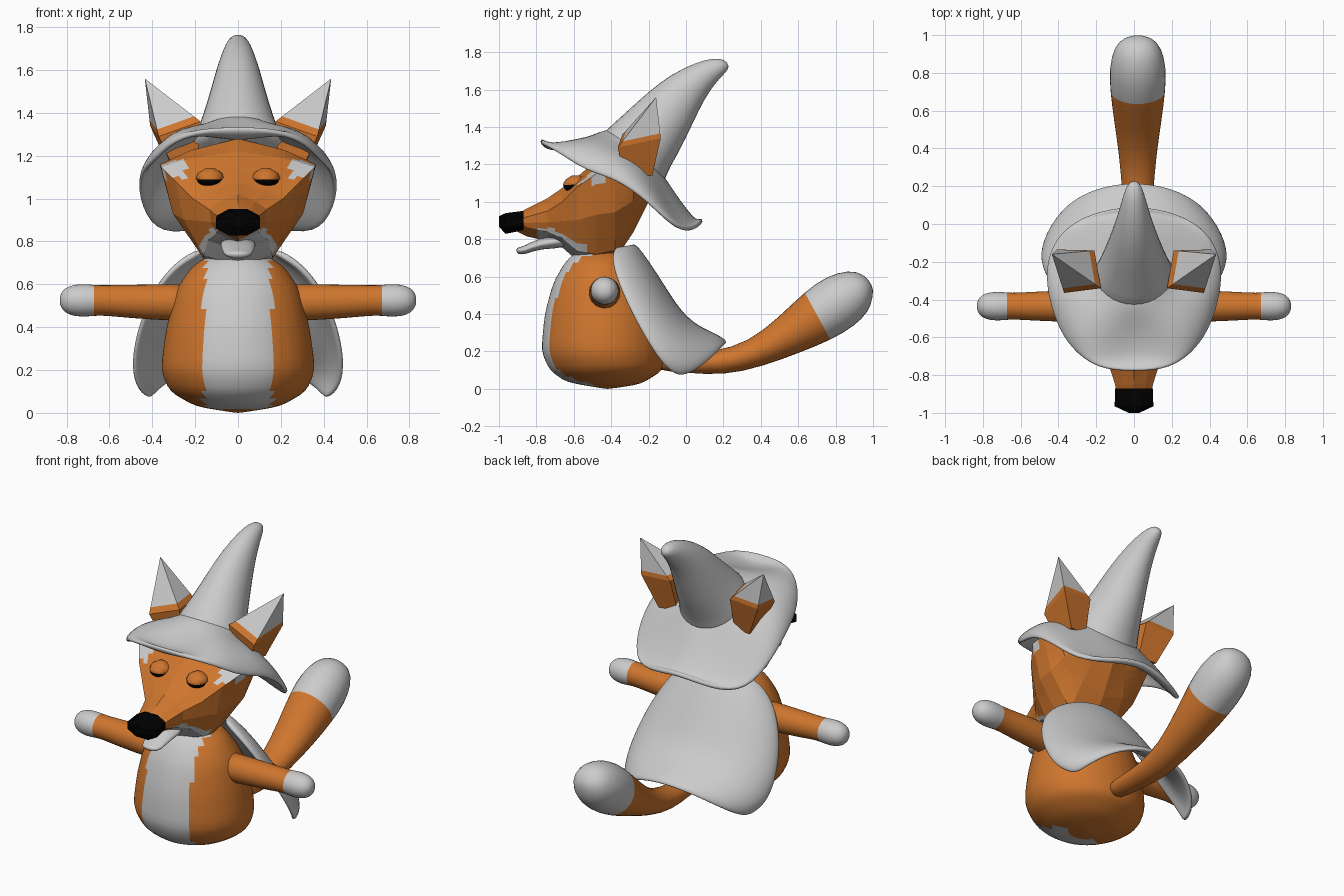
import bpy, bmesh
from math import sin, cos, pi
from mathutils import Vector as V

if "Cube" in bpy.data.objects:
    bpy.data.objects.remove(bpy.data.objects["Cube"])


def mat(name, rgb):
    m = bpy.data.materials.new(name)
    m.diffuse_color = (*rgb, 1)
    m.use_nodes = True
    m.node_tree.nodes["Principled BSDF"].inputs["Base Color"].default_value = m.diffuse_color
    return m


ORANGE = mat("orange", (0.62, 0.18, 0.027))
PALE = mat("pale", (0.8, 0.8, 0.8))
BLACK = mat("black", (0.0, 0.0, 0.0))


def loft(name, rings, mats=(), pick=None, closed=True, caps=True, smooth=True, cuts=0, sub=0, thick=0):
    """Skin a list of equal-length point rings; pick(centre) chooses the material slot."""
    bm = bmesh.new()
    rows = [[bm.verts.new(p) for p in r] for r in rings]
    n = len(rows[0])
    for a, b in zip(rows, rows[1:]):
        for i in range(n if closed else n - 1):
            j = (i + 1) % n
            bm.faces.new((a[i], a[j], b[j], b[i]))
    if closed and caps:
        bm.faces.new(rows[0])
        bm.faces.new(rows[-1])
    bmesh.ops.remove_doubles(bm, verts=bm.verts, dist=1e-5)
    bmesh.ops.recalc_face_normals(bm, faces=bm.faces)
    if cuts:
        bmesh.ops.subdivide_edges(bm, edges=bm.edges, cuts=cuts, use_grid_fill=True)
    for f in bm.faces:
        f.smooth = smooth
        if pick:
            f.material_index = int(pick(f.calc_center_median()))
    me = bpy.data.meshes.new(name)
    bm.to_mesh(me)
    bm.free()
    ob = bpy.data.objects.new(name, me)
    bpy.context.collection.objects.link(ob)
    for m in mats:
        me.materials.append(m)
    if thick:
        s = ob.modifiers.new("thickness", 'SOLIDIFY')
        s.thickness, s.offset = thick, 0
    if sub:
        s = ob.modifiers.new("smooth", 'SUBSURF')
        s.levels = s.render_levels = sub
    return ob


def ring(c, u, v, n=16):
    c, u, v = V(c), V(u), V(v)
    return [c + u * cos(2 * pi * i / n) + v * sin(2 * pi * i / n) for i in range(n)]


def side_rings(sections, n=16, x=0):
    """Elliptical sections given by two opposite side-view points and a half width."""
    return [ring((x, (a + c) / 2, (b + d) / 2), (0, (a - c) / 2, (b - d) / 2), (w, 0, 0), n)
            for a, b, c, d, w in sections]


# Body with pale belly stripe
loft("body", side_rings([
    (-.43, 0, -.41, 0, .01), (-.64, .035, -.24, .025, .2), (-.73, .1, -.12, .1, .32),
    (-.775, .2, -.11, .2, .362), (-.757, .4, -.13, .4, .335), (-.71, .57, -.2, .57, .292),
    (-.645, .68, -.28, .68, .22), (-.58, .74, -.33, .74, .13)], 32),
    (ORANGE, PALE), lambda c: abs(c.x) < .158 and c.y < -.5, cuts=1, sub=1)

# Tail with pale tip
loft("tail", side_rings([
    (-.2, .2, -.2, .1, .06), (0, .2, 0, .085, .068), (.15, .2, .2, .07, .085),
    (.33, .25, .4, .115, .1), (.49, .38, .62, .195, .13), (.64, .53, .78, .26, .15),
    (.75, .605, .9, .33, .155), (.87, .64, .98, .41, .13), (.95, .615, 1.0, .49, .085),
    (.985, .57, 1.0, .54, .02)], 16, .02),
    (ORANGE, PALE), lambda c: c.y + .43 * c.z > .895, sub=1)

# Head: faceted sections from snout to back (y, top, cheek width, cheek z, jaw width, bottom)
head = []
for y, zt, w, zc, wl, zb in [
        (-.9, .935, .09, .9, .08, .84), (-.85, .965, .1, .92, .085, .815),
        (-.74, 1.02, .135, .95, .1, .79), (-.66, 1.075, .21, 1.0, .14, .755),
        (-.58, 1.135, .29, 1.08, .16, .685), (-.48, 1.22, .36, 1.15, .16, .67),
        (-.38, 1.28, .365, 1.16, .16, .69), (-.28, 1.25, .34, 1.13, .15, .84),
        (-.19, 1.15, .2, 1.1, .1, 1.02)]:
    half = [(w * .6, zt * .55 + zc * .45), (w, zc), (w * .72 + wl * .28, zc * .5 + zb * .5 + .02), (wl, zb + .05)]
    pts = [(0, zt)] + half + [(0, zb)] + [(-x, z) for x, z in reversed(half)]
    head.append([(x, y, z) for x, z in pts])


def head_colour(c):
    brow = abs(c.x) > .25 and 1.1 < c.z < 1.18 and -.57 < c.y < -.44
    chin = c.z < .86 - .6 * max(0, c.y + .72) and abs(c.x) < .18 and -.8 < c.y < -.46
    return brow or chin


loft("head", head, (ORANGE, PALE), head_colour, smooth=False, cuts=3)

# Nose (faceted octagon) and lower jaw
a = pi / 8
loft("nose", [ring((0, y, z), (w * cos(a), 0, h * sin(a)), (-w * sin(a), 0, h * cos(a)), 8) for y, z, w, h in
              [(-.87, .9, .108, .056), (-.965, .884, .111, .06), (-1, .895, .03, .03)]],
     (BLACK,), smooth=False)
loft("lower_jaw", side_rings([
    (-.915, .755, -.905, .72, .04), (-.87, .76, -.86, .715, .072), (-.8, .805, -.79, .75, .08),
    (-.62, .84, -.6, .75, .1)], 12), sub=1)

# Hat cone
cone = side_rings([
    (-.47, 1.34, -.1, 1.06, .24), (-.45, 1.37, -.12, 1.12, .22), (-.33, 1.475, -.04, 1.25, .17),
    (-.2, 1.595, .04, 1.42, .128), (-.08, 1.685, .1, 1.55, .097), (.06, 1.75, .17, 1.65, .066),
    (.15, 1.77, .225, 1.7, .045), (.21, 1.76, .23, 1.73, .02)])
loft("hat_cone", cone, sub=1)

# Hat brim: drooping wavy rim around the cone base
rim = [(0, -.78, 1.335), (.2, -.77, 1.32), (.33, -.66, 1.25), (.4, -.54, 1.165), (.455, -.37, 1.12),
       (.465, -.2, 1.0), (.395, -.045, .845), (.24, .06, .86), (0, .1, .925)]
rim += [(-x, y, z) for x, y, z in rim[-2:0:-1]]
base = cone[1]
lift = [-.075, -.02, .04, .06, .06, .04, -.02, -.05, -.06]
lift += lift[-2:0:-1]


def between(t, k):
    return [V(a).lerp(V(b), t) + V((0, 0, k * l)) for a, b, l in zip(base, rim, lift)]


loft("hat_brim", [between(-.2, 0), between(0, 0), between(.35, .7), between(.7, 1), between(.9, .7), rim],
     caps=False, thick=.03, sub=2)

# Cape wrapped around the back (centre y, centre z, side x, side y, side z)
cape = []
for yc, zc, xs, ys, zs in [
        (-.29, .77, .17, -.38, .755), (-.25, .73, .28, -.4, .7), (-.16, .6, .385, -.37, .58),
        (-.05, .42, .46, -.29, .4), (.04, .335, .49, -.2, .24), (.14, .29, .475, -.12, .12),
        (.22, .25, .41, -.04, .06)]:
    cape.append([(xs * sin(a), ys + (yc - ys) * cos(a), zs + (zc - zs) * abs(cos(a)) ** 1.6)
                 for a in (pi / 2 * k / 5 for k in range(-5, 6))])
loft("cape", cape, closed=False, thick=.035, sub=2)

# Paired parts
for s, side in ((1, "left"), (-1, "right")):
    # Arm with pale round hand
    loft("arm_" + side, [ring((s * x, -.435, z), (0, r, 0), (0, 0, r)) for x, r, z in [
        (.2, .088, .515), (.3, .087, .515), (.5, .08, .52), (.62, .072, .525), (.67, .073, .525),
        (.73, .08, .525), (.79, .07, .525), (.822, .045, .525), (.832, .015, .525)]],
        (ORANGE, PALE), lambda c: abs(c.x) > .67, sub=1)
    # Faceted ear with pale tip
    tip = (s * .435, -.16, 1.56)
    ear = [[(.3, -.33, 1.14), (.32, -.18, 1.14), (.2, -.2, 1.14), (.19, -.32, 1.15)],
           [(.37, -.365, 1.29), (.41, -.135, 1.34), (.21, -.14, 1.35), (.175, -.34, 1.36)]]
    ear = [[(s * x, y, z) for x, y, z in r] for r in ear]
    ear.append([V(p).lerp(V(tip), .12) for p in ear[1]])
    ear.append([V(p).lerp(V(tip), .99) for p in ear[1]])
    loft("ear_" + side, ear, (ORANGE, PALE), lambda c: c.z > 1.39, smooth=False)
    # Eye: dark below, orange lid above
    loft("eye_" + side, [ring((s * .13, -.595, 1.09 + .042 * cos(a)),
                              (.062 * sin(a), 0, 0), (0, .062 * sin(a), 0), 20)
                         for a in (.02 + (pi - .04) * k / 10 for k in range(11))],
         (ORANGE, BLACK), lambda c: c.z < 1.09)
    # Lid overhanging the eye
    loft("eyelid_" + side, [ring((s * .13, -.59, z), (r, 0, 0), (0, r * .95, 0), 20)
                            for z, r in [(1.09, .064), (1.097, .067), (1.12, .055), (1.142, .02)]], (ORANGE,))
